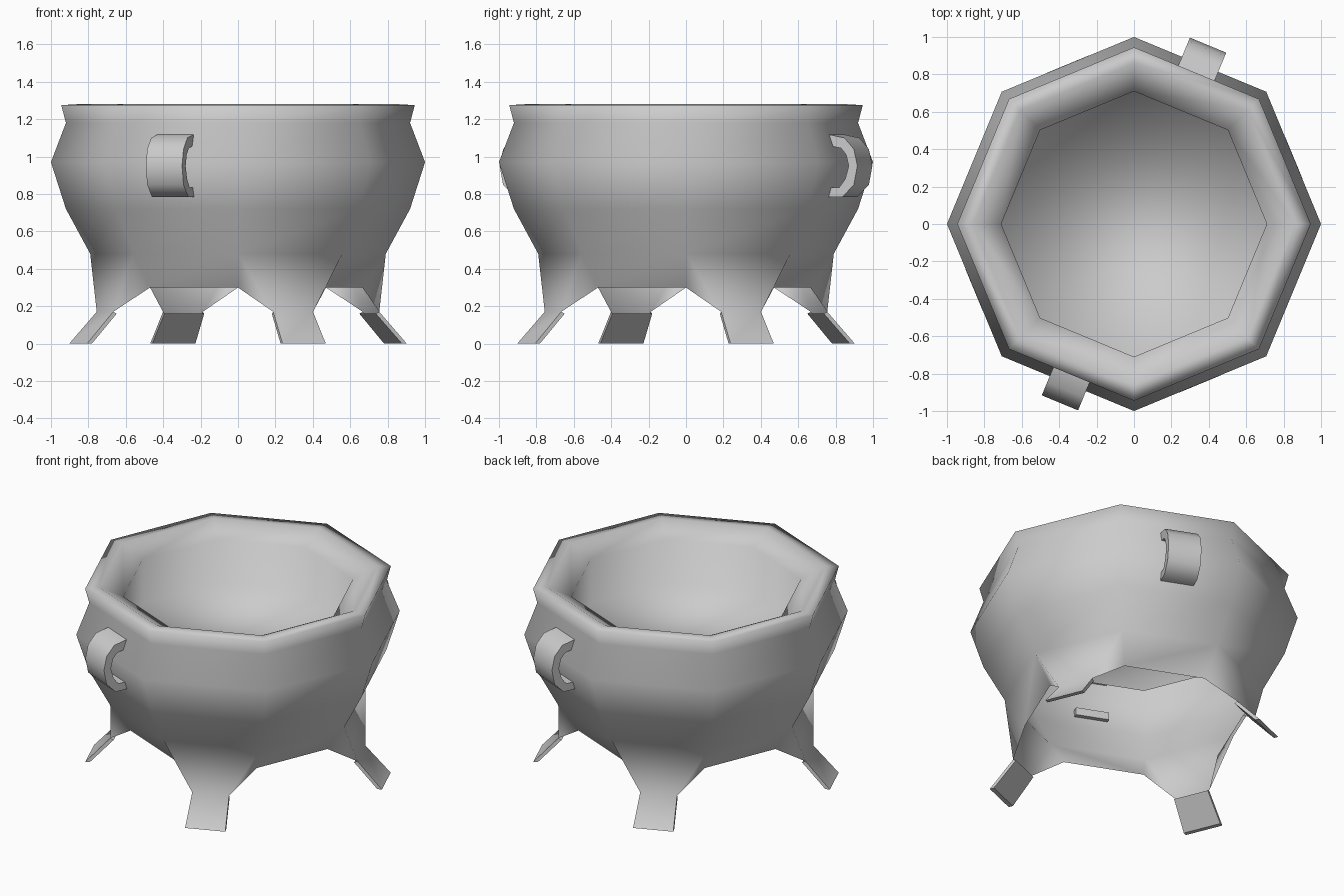
import bpy, bmesh
from math import sin, cos, pi, radians

if "Cube" in bpy.data.objects:
    bpy.data.objects.remove(bpy.data.objects["Cube"])

N = 8


def ring_pt(r, z, i):
    a = 2 * pi * i / N
    return (r * cos(a), r * sin(a), z)


def side_pt(face, r, t, z):
    # r outward from the axis, t sideways along an octagon side
    a = 2 * pi * (face + 0.5) / N
    return (r * cos(a) - t * sin(a), r * sin(a) + t * cos(a), z)


def finish(name, bm, angle, recalc=False):
    if recalc:
        bmesh.ops.recalc_face_normals(bm, faces=bm.faces)
    me = bpy.data.meshes.new(name)
    bm.to_mesh(me)
    bm.free()
    ob = bpy.data.objects.new(name, me)
    bpy.context.collection.objects.link(ob)
    bpy.ops.object.select_all(action='DESELECT')
    ob.select_set(True)
    bpy.context.view_layer.objects.active = ob
    bpy.ops.object.shade_smooth_by_angle(angle=radians(angle))
    return ob


def lathe(bm, profile):
    rings = [[bm.verts.new(ring_pt(r, z, i)) for i in range(N)] for r, z in profile]
    for a, b in zip(rings, rings[1:]):
        for i in range(N):
            j = (i + 1) % N
            bm.faces.new((a[i], a[j], b[j], b[i]))
    return rings


# Pot wall (open underneath), rolled rim and recessed floor in one smooth skin
LEG_SIDES = (0, 2, 4, 6)
KNEE = 0.17
bm = bmesh.new()
rings = lathe(bm, [(0.79, 0.48), (0.92, 0.72), (1.0, 0.97), (0.92, 1.18), (0.945, 1.275),
                   (0.86, 1.28), (0.71, 1.205), (0.71, 0.915)])
bm.faces.new(rings[-1])
top = rings[0]
low = [bm.verts.new(ring_pt(0.665, 0.30, i)) for i in range(N)]
# Every second side runs down into a splayed leg
for i in range(N):
    j = (i + 1) % N
    if i not in LEG_SIDES:
        bm.faces.new((low[i], low[j], top[j], top[i]))
        continue
    k0, k1 = [bm.verts.new(side_pt(i, 0.77, t, KNEE)) for t in (-0.115, 0.115)]
    f0, f1 = [bm.verts.new(side_pt(i, 0.925, t, 0)) for t in (-0.125, 0.125)]
    bm.faces.new((low[i], k0, top[i]))
    bm.faces.new((k0, k1, top[j], top[i]))
    bm.faces.new((k1, low[j], top[j]))
    bm.faces.new((f0, f1, k1, k0))
finish("pot_body", bm, 110)

# Inner faces that give the feet a little thickness
bm = bmesh.new()
for s in LEG_SIDES:
    outer, inner = [[bm.verts.new(side_pt(s, r, t, z)) for r, t, z in
                     ((rk, -0.115, zk), (rk, 0.115, zk), (rf, 0.125, 0), (rf, -0.125, 0))]
                    for rk, zk, rf in ((0.77, KNEE, 0.925), (0.75, KNEE - 0.01, 0.897))]
    bm.faces.new(inner)
    for i in (1, 2, 3):
        j = (i + 1) % 4
        bm.faces.new((outer[i], outer[j], inner[j], inner[i]))
finish("feet", bm, 30, True)

# Two C-shaped handles on opposite sides
OUTER = [(0.86, 1.12), (0.96, 1.10), (1.015, 1.04), (1.035, 0.95), (1.015, 0.85), (0.95, 0.785), (0.84, 0.785)]
INNER = [(0.86, 1.06), (0.94, 1.045), (0.97, 1.01), (0.985, 0.95), (0.965, 0.88), (0.93, 0.835), (0.84, 0.835)]
for name, s in (("back_handle", 1), ("front_handle", 5)):
    bm = bmesh.new()
    grid = [[bm.verts.new(side_pt(s, r, t, z)) for (r, z), t in
             ((o, -0.105), (o, 0.105), (n, 0.105), (n, -0.105))] for o, n in zip(OUTER, INNER)]
    for a, b in zip(grid, grid[1:]):
        for i in range(4):
            j = (i + 1) % 4
            bm.faces.new((a[i], a[j], b[j], b[i]))
    bm.faces.new(grid[0])
    bm.faces.new(grid[-1])
    finish(name, bm, 50, True)
